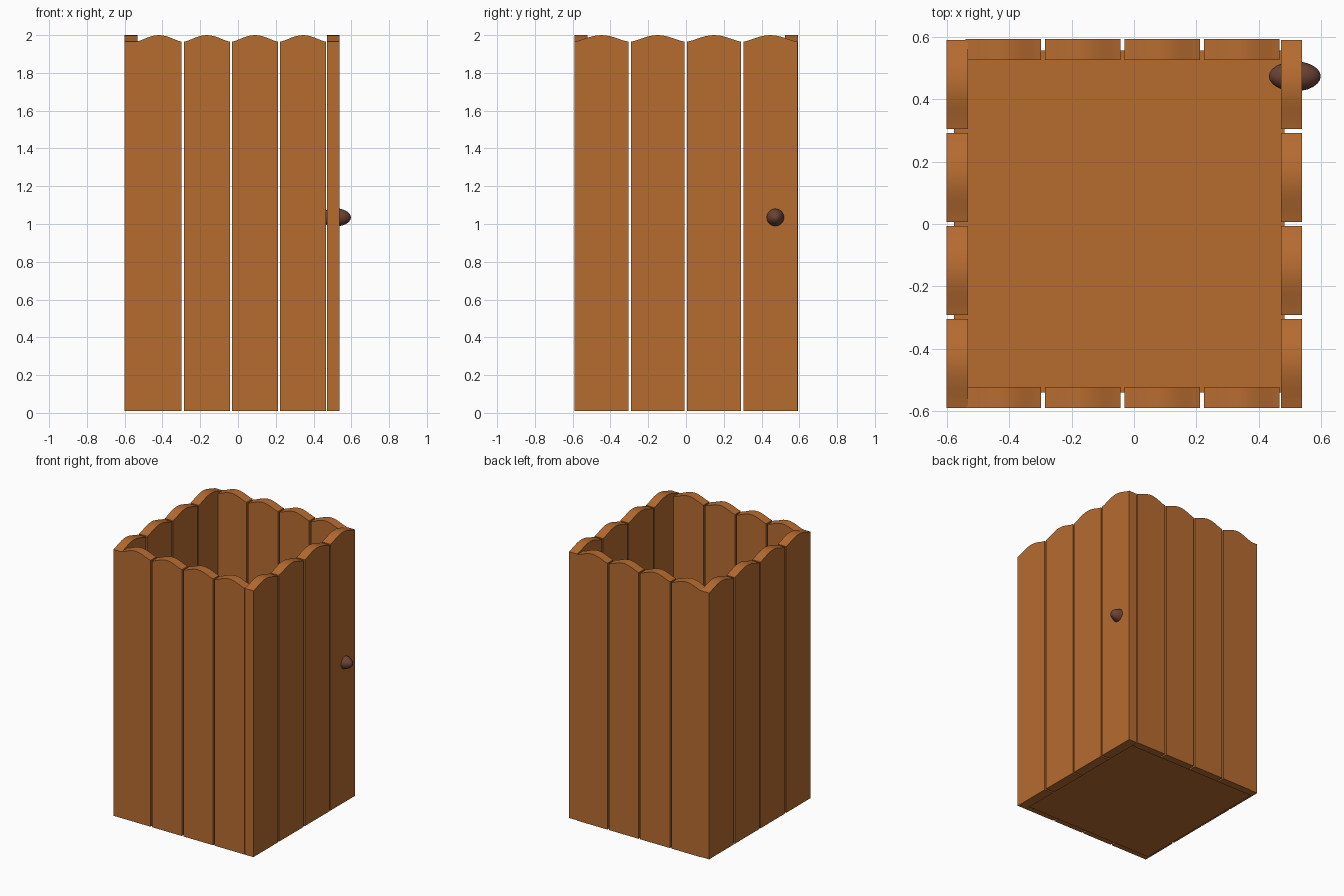
import bpy, bmesh, math

if "Cube" in bpy.data.objects:
    bpy.data.objects.remove(bpy.data.objects["Cube"])


def material(name, color):
    m = bpy.data.materials.new(name)
    m.diffuse_color = color
    m.use_nodes = True
    m.node_tree.nodes["Principled BSDF"].inputs["Base Color"].default_value = m.diffuse_color
    return m


wood = material("wood", (0.47, 0.15, 0.03, 1))
dark = material("dark_wood", (0.15, 0.055, 0.035, 1))

BOTTOM, EDGE, PEAK = 0.01, 1.965, 2.0


def finish(name, bm, mat):
    bmesh.ops.recalc_face_normals(bm, faces=bm.faces[:])
    me = bpy.data.meshes.new(name)
    bm.to_mesh(me)
    bm.free()
    me.materials.append(mat)
    ob = bpy.data.objects.new(name, me)
    bpy.context.collection.objects.link(ob)
    return ob


# Plank with a wavy top, spanning a..b along the wall and d0..d1 through it
def plank(name, a, b, d0, d1, along_x):
    steps = 12
    outline = [(a, BOTTOM), (b, BOTTOM)]
    for i in range(steps + 1):
        t = 1 - i / steps
        wave = max(0.0, math.sin(math.pi * t)) ** 1.35
        outline.append((a + (b - a) * t, EDGE + (PEAK - EDGE) * wave))
    bm = bmesh.new()
    verts = [bm.verts.new((u, d0, z) if along_x else (d0, u, z)) for u, z in outline]
    face = bm.faces.new(verts)
    ext = bmesh.ops.extrude_face_region(bm, geom=[face], use_keep_orig=True)
    moved = [g for g in ext["geom"] if isinstance(g, bmesh.types.BMVert)]
    depth = d1 - d0
    bmesh.ops.translate(bm, verts=moved, vec=(0, depth, 0) if along_x else (depth, 0, 0))
    ob = finish(name, bm, wood)
    ob.data.shade_smooth()
    ob.data.set_sharp_from_angle(angle=math.radians(30))


# Front and back walls
for i in range(4):
    a = -0.54 + i * 0.2545
    plank(f"front_plank_{i + 1}", a, a + 0.242, -0.59, -0.522, True)
    plank(f"back_plank_{i + 1}", a, a + 0.242, 0.525, 0.593, True)

# Left wall and right wall (door side)
for i in range(4):
    a = -0.59 + i * 0.298
    plank(f"left_plank_{i + 1}", a, a + 0.285, -0.6, -0.532, False)
    plank(f"right_plank_{i + 1}", a, a + 0.285, 0.47, 0.538, False)

# Thin floor sheet
bm = bmesh.new()
bm.faces.new([bm.verts.new((x, y, 0)) for x, y in
              ((-0.577, -0.54), (0.482, -0.54), (0.482, 0.555), (-0.577, 0.555))])
finish("floor", bm, wood)

# Knob passing through the door plank
bpy.ops.mesh.primitive_uv_sphere_add(segments=24, ring_count=12, radius=1,
                                     location=(0.515, 0.473, 1.035))
knob = bpy.context.object
knob.name = "knob"
knob.scale = (0.083, 0.048, 0.048)
knob.data.materials.append(dark)
bpy.ops.object.shade_smooth()
